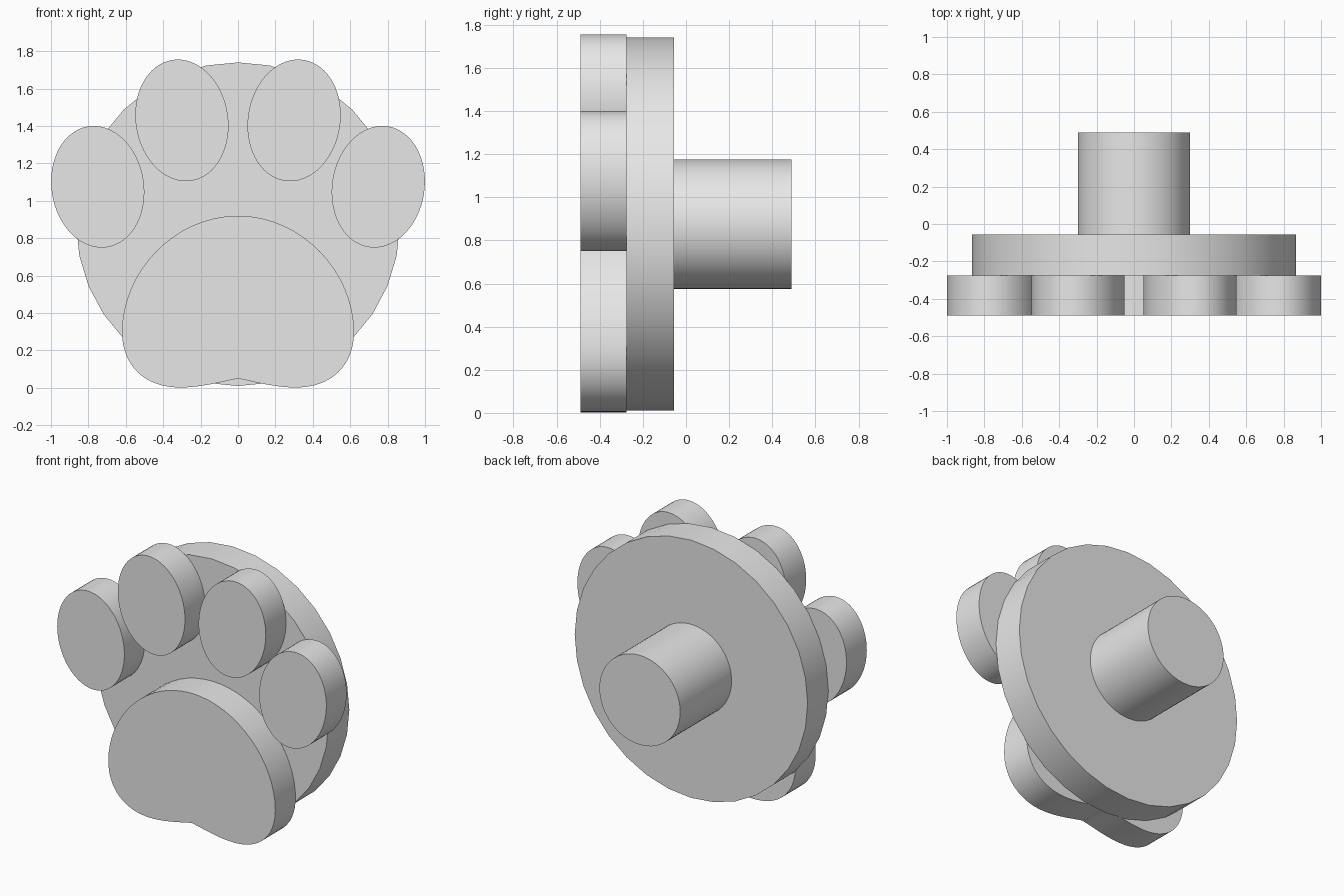
import bpy
import bmesh
from math import sin, cos, pi, radians
from mathutils import Vector
from mathutils.geometry import interpolate_bezier

cube = bpy.data.objects.get("Cube")
if cube:
    bpy.data.objects.remove(cube, do_unlink=True)

grey = bpy.data.materials.new("light_grey")
grey.use_nodes = True
grey.diffuse_color = (0.8, 0.8, 0.8, 1)
grey.node_tree.nodes["Principled BSDF"].inputs["Base Color"].default_value = (0.8, 0.8, 0.8, 1)

# Depth layers, front to back
PAD_FRONT, DISC_FRONT, DISC_BACK, HANDLE_BACK = -0.49, -0.275, -0.055, 0.49
CENTRE_Z = 0.875


def slab(name, outline, front, back):
    """Extrude an (x, z) outline from front to back along y."""
    bm = bmesh.new()
    face = bm.faces.new([bm.verts.new((x, front, z)) for x, z in outline])
    result = bmesh.ops.extrude_face_region(bm, geom=[face], use_keep_orig=True)
    moved = [v for v in result["geom"] if isinstance(v, bmesh.types.BMVert)]
    bmesh.ops.translate(bm, verts=moved, vec=(0, back - front, 0))
    bmesh.ops.recalc_face_normals(bm, faces=bm.faces)
    mesh = bpy.data.meshes.new(name)
    bm.to_mesh(mesh)
    bm.free()
    mesh.materials.append(grey)
    obj = bpy.data.objects.new(name, mesh)
    bpy.context.collection.objects.link(obj)
    bpy.ops.object.select_all(action='DESELECT')
    obj.select_set(True)
    bpy.context.view_layer.objects.active = obj
    bpy.ops.object.shade_smooth_by_angle(angle=radians(30))
    return obj


def ellipse(cx, cz, rx, rz, tilt=0, sides=64):
    """Ellipse outline; a positive tilt leans the top towards +x."""
    t = radians(tilt)
    points = []
    for i in range(sides):
        a = 2 * pi * i / sides
        u, w = rx * cos(a), rz * sin(a)
        points.append((cx + u * cos(t) + w * sin(t), cz - u * sin(t) + w * cos(t)))
    return points


# Backing disc and rear handle
slab("backing_disc", ellipse(0, CENTRE_Z, 0.865, 0.865, sides=32), DISC_FRONT, DISC_BACK)
slab("handle", ellipse(0, CENTRE_Z, 0.3, 0.3), DISC_BACK, HANDLE_BACK)

# Four toe pads, mirrored left and right
for side, sign in (("left", 1), ("right", -1)):
    for kind, x, z in (("inner", 0.3, 1.43), ("outer", 0.75, 1.075)):
        slab(f"{side}_{kind}_toe", ellipse(sign * x, z, 0.247, 0.327, sign * 9),
             PAD_FRONT, DISC_FRONT)

# Main pad: half outline from curves, mirrored, with a notch at the bottom
segments = [
    ((0, 0.92), (0.34, 0.92), (0.62, 0.62), (0.62, 0.3)),
    ((0.62, 0.3), (0.62, 0.12), (0.5, 0.002), (0.31, 0.002)),
    ((0.31, 0.002), (0.2, 0.002), (0.1, 0.03), (0, 0.05)),
]
half = [(0, 0.92)]
for knot_a, handle_a, handle_b, knot_b in segments:
    curve = interpolate_bezier(Vector(knot_a), Vector(handle_a),
                               Vector(handle_b), Vector(knot_b), 17)
    half += [(p[0], p[1]) for p in curve[1:]]
mirrored = [(-x, z) for x, z in reversed(half[1:-1])]
slab("main_pad", half + mirrored, PAD_FRONT, DISC_FRONT)
